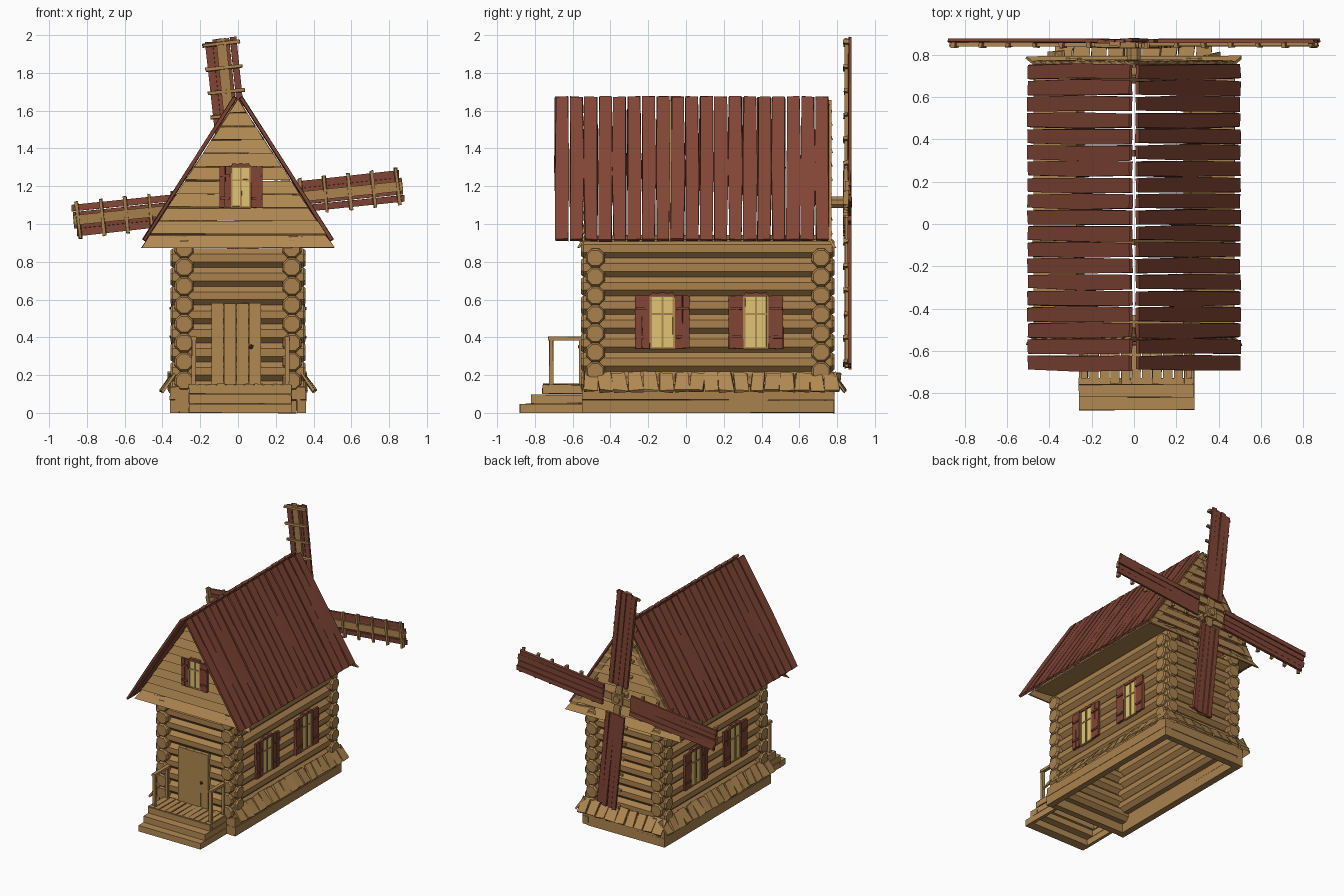
import bpy, bmesh, math, random
from mathutils import Vector, Matrix

if "Cube" in bpy.data.objects:
    bpy.data.objects.remove(bpy.data.objects["Cube"])
random.seed(4)

def mat(name, c):
    m = bpy.data.materials.new(name)
    m.diffuse_color = (*c, 1)
    m.use_nodes = True
    m.node_tree.nodes["Principled BSDF"].inputs["Base Color"].default_value = m.diffuse_color
    return m

WOOD = mat("wood", (0.40, 0.22, 0.075))
PALE = mat("pale_wood", (0.44, 0.25, 0.085))
RED = mat("red_wood", (0.22, 0.06, 0.035))
GLASS = mat("lit_glass", (0.75, 0.56, 0.17))
DARK = mat("dark_metal", (0.08, 0.05, 0.03))
I = Matrix.Identity(4)

def poly(bm, pts, vec, j=0.003, M=I):
    """Board: outline pts extruded along vec, corners slightly jittered."""
    r = lambda: Vector([random.uniform(-j, j) for _ in range(3)])
    a = [bm.verts.new(M @ (Vector(p) + r())) for p in pts]
    b = [bm.verts.new(M @ (Vector(p) + Vector(vec) + r())) for p in pts]
    bm.faces.new(a)
    bm.faces.new(b[::-1])
    n = len(pts)
    for i in range(n):
        bm.faces.new((a[i], b[i], b[(i + 1) % n], a[(i + 1) % n]))

def box(bm, lo, hi, j=0.002, M=I):
    (x0, y0, z0), (x1, y1, z1) = lo, hi
    poly(bm, [(x0, y0, z0), (x1, y0, z0), (x1, y1, z0), (x0, y1, z0)], (0, 0, z1 - z0), j, M)

def log(bm, c, axis, length, r=0.054):
    """Octagonal log with flats facing outward and chamfered ends."""
    R = Matrix.Rotation(math.pi / 2, 4, 'Y' if axis == 'x' else 'X')
    M = Matrix.Translation(c) @ R
    rings = []
    for t, k in ((-0.5, 0.82), (-0.5, 1), (0.5, 1), (0.5, 0.82)):
        z = t * length + (0.012 if t < 0 else -0.012) * (k == 1)
        rings.append([bm.verts.new(M @ Vector((r * k * math.cos(a), r * k * math.sin(a), z)))
                      for a in [math.pi / 8 + i * math.pi / 4 for i in range(8)]])
    bm.faces.new(rings[0])
    bm.faces.new(rings[-1])
    for p, q in zip(rings, rings[1:]):
        for i in range(8):
            bm.faces.new((p[i], p[(i + 1) % 8], q[(i + 1) % 8], q[i]))

def finish(bm, name, m):
    bmesh.ops.recalc_face_normals(bm, faces=bm.faces)
    me = bpy.data.meshes.new(name)
    bm.to_mesh(me)
    bm.free()
    me.materials.append(m)
    ob = bpy.data.objects.new(name, me)
    bpy.context.collection.objects.link(ob)
    return ob

# foundation frame, open underneath
bm = bmesh.new()
for z in (0, 0.07):
    for s in (-1, 1):
        x0, x1 = sorted((s * 0.36, s * 0.31))
        box(bm, (x0, -0.55, z), (x1, 0.785, z + 0.068))
    for y in (-0.548, 0.735):
        box(bm, (-0.309, y, z), (0.309, y + 0.05, z + 0.068))
finish(bm, "foundation", WOOD)

# log walls, interlocked at the corners
bm = bmesh.new()
for k in range(8):
    for s in (-1, 1):
        log(bm, (s * 0.285, 0.115, 0.17 + 0.1 * k), 'y', 1.34)
    for y in (-0.48, 0.715):
        log(bm, (0, y, 0.12 + 0.1 * k), 'x', 0.715)
finish(bm, "log_walls", WOOD)

# sloping skirt boards on both sides and at the back
bm = bmesh.new()
for s in (-1, 1):
    for i in range(17):
        y, d = -0.54 + i * 0.08, random.uniform(-0.012, 0.012)
        poly(bm, [(s * 0.33, y + d, 0.205), (s * 0.33, y + 0.07 + d, 0.205),
                  (s * 0.40, y + 0.074, 0.11), (s * 0.40, y - 0.002, 0.11)], (s * 0.012, 0, 0.01), 0.006)
for i in range(9):
    x = -0.37 + i * 0.083
    poly(bm, [(x, 0.765, 0.205), (x + 0.072, 0.765, 0.205),
              (x + 0.076, 0.835, 0.11), (x, 0.835, 0.11)], (0, 0.012, 0.01), 0.006)
finish(bm, "skirt_boards", PALE)

# roof boards on both slopes
bm = bmesh.new()
for s in (-1, 1):
    for i in range(19):
        y, w = -0.69 + i * 0.0765, 0.066
        e = random.uniform(-0.004, 0.004)
        poly(bm, [(s * 0.008, y + e, 1.665), (s * 0.008, y + w, 1.665), (s * 0.25, y + w + 0.004 + e, 1.287),
                  (s * 0.49, y + w, 0.91), (s * 0.49, y - e, 0.91), (s * 0.25, y - 0.003 + e, 1.287)],
             (s * 0.014, 0, 0.01), 0.003)
finish(bm, "roof_boards", RED)

# soffits and rafters
bm = bmesh.new()
for s in (-1, 1):
    poly(bm, [(s * 0.27, -0.54, 0.925), (s * 0.27, 0.77, 0.925),
              (s * 0.475, 0.77, 0.905), (s * 0.475, -0.54, 0.905)], (0, 0, 0.015))
    for y in (-0.52, -0.1, 0.32, 0.74):
        poly(bm, [(0, y, 1.655), (s * 0.48, y, 0.915), (s * 0.43, y, 0.915), (0, y, 1.58)], (0, 0.03, 0), 0.001)
finish(bm, "eaves_and_rafters", WOOD)

# gable clapboards, lower edges kicked outward
bm = bmesh.new()
for y, s in ((-0.535, -1), (0.755, 1)):
    n, h = 11, 0.0715
    for i in range(n):
        z0 = 0.875 + i * h
        z1 = z0 + h - 0.004
        a = 0.51 if i == 0 else 0.487 * (1.66 - z0) / 0.75
        b = max(0.487 * (1.66 - z1) / 0.75, 0.004)
        k = 0.04 if i == 0 else 0.02
        poly(bm, [(-a, y + s * k, z0), (a, y + s * k, z0), (b, y, z1), (-b, y, z1)],
             (0, -s * 0.014, 0), 0.003)
finish(bm, "gable_boards", PALE)

# windows: glass, wooden bars, red shutters with a peaked head board
glass, bars, shut = bmesh.new(), bmesh.new(), bmesh.new()

def window(M, h):
    box(glass, (-0.06, 0, 0), (0.06, 0.012, h), 0, M)
    for u in (-0.066, -0.006, 0.056):
        box(bars, (u, 0.0, 0), (u + 0.011, 0.019, h), 0.001, M)
    for v in (-0.006, h * 0.62, h - 0.008):
        box(bars, (-0.066, 0.0, v), (0.066, 0.017, v + 0.01), 0.001, M)
    poly(shut, [(-0.07, 0, h - 0.01), (0.07, 0, h - 0.01), (0.055, 0, h + 0.012), (0.02, 0, h + 0.008),
                (0, 0, h + 0.014), (-0.02, 0, h + 0.008), (-0.055, 0, h + 0.012)], (0, 0.022, 0), 0, M)
    for s in (-1, 1):
        for k in range(2):
            u0, u1 = sorted((s * (0.068 + k * 0.039), s * (0.105 + k * 0.039)))
            box(shut, (u0, 0.004, -0.004), (u1, 0.022, h - 0.004), 0.002, M)
        u0, u1 = sorted((s * 0.074, s * 0.14))
        for v in (0.18, 0.72):
            box(shut, (u0, 0.02, h * v), (u1, 0.03, h * v + 0.014), 0.001, M)

for s in (-1, 1):
    for y in (-0.125, 0.37):
        window(Matrix.Translation((s * 0.331, y, 0.345)) @ Matrix.Rotation(-s * math.pi / 2, 4, 'Z'), 0.28)
window(Matrix.Translation((0.015, -0.55, 1.09)) @ Matrix.Rotation(math.pi, 4, 'Z')
       @ Matrix.Diagonal((0.78, 1, 1, 1)), 0.22)
finish(glass, "window_glass", GLASS)
finish(bars, "window_bars", PALE)
finish(shut, "window_shutters", RED)

# door of upright boards with a round knob
bm = bmesh.new()
for i in range(4):
    x = -0.14 + i * 0.066
    box(bm, (x, -0.552, 0.15), (x + 0.064, -0.52, 0.58), 0.001)
finish(bm, "door", PALE)
bm = bmesh.new()
bmesh.ops.create_icosphere(bm, subdivisions=1, radius=0.013,
                           matrix=Matrix.Translation((0.07, -0.562, 0.35)))
finish(bm, "door_knob", DARK)

# porch steps (hollow), deck and handrails
bm = bmesh.new()
for k in range(3):
    y, z = -0.88 + 0.06 * k, 0.05 * k
    box(bm, (-0.26, y, z), (0.285, y + (0.075 if k < 2 else 0.03), z + 0.047))
    for x in (-0.26, 0.26):
        box(bm, (x, y + 0.03, z), (x + 0.025, -0.55, z + 0.047))
for i in range(11):
    x = -0.26 + i * 0.0497
    box(bm, (x, -0.755, 0.138), (x + 0.043, -0.54, 0.153))
finish(bm, "porch_steps", PALE)
bm = bmesh.new()
for x in (-0.245, 0.25):
    box(bm, (x, -0.725, 0.15), (x + 0.022, -0.703, 0.39))
    box(bm, (x - 0.003, -0.73, 0.385), (x + 0.025, -0.53, 0.403))
    box(bm, (x, -0.565, 0.15), (x + 0.022, -0.545, 0.39))
finish(bm, "porch_railing", PALE)

# sail shaft and hub
bm = bmesh.new()
log(bm, (0, 0.79, 1.115), 'y', 0.18, 0.034)
box(bm, (-0.045, 0.83, 1.07), (0.045, 0.872, 1.155))
finish(bm, "sail_hub", WOOD)

# four sails: red slats, with spar and rungs on the inner face
slats, spar = bmesh.new(), bmesh.new()
for w in (-0.085, -0.042, 0.002, 0.045):
    box(slats, (0.12, 0.004, w), (0.87 + random.uniform(-0.01, 0.01), 0.018, w + 0.039), 0.004)
box(spar, (0.02, -0.014, -0.026), (0.875, 0.004, 0.026))
for i in range(6):
    r = 0.2 + i * 0.128
    box(spar, (r, -0.021, -0.098), (r + 0.018, 0.003, 0.098), 0.004)
sail = [finish(slats, "sail_slats_1", RED), finish(spar, "sail_frame_1", WOOD)]
for k in range(4):
    M = Matrix.Translation((0, 0.855, 1.11)) @ Matrix.Rotation(math.radians(-6 - 90 * k), 4, 'Y')
    for ob in sail:
        o = ob
        if k:
            o = ob.copy()
            o.name = ob.name[:-1] + str(k + 1)
            bpy.context.collection.objects.link(o)
        o.matrix_world = M
